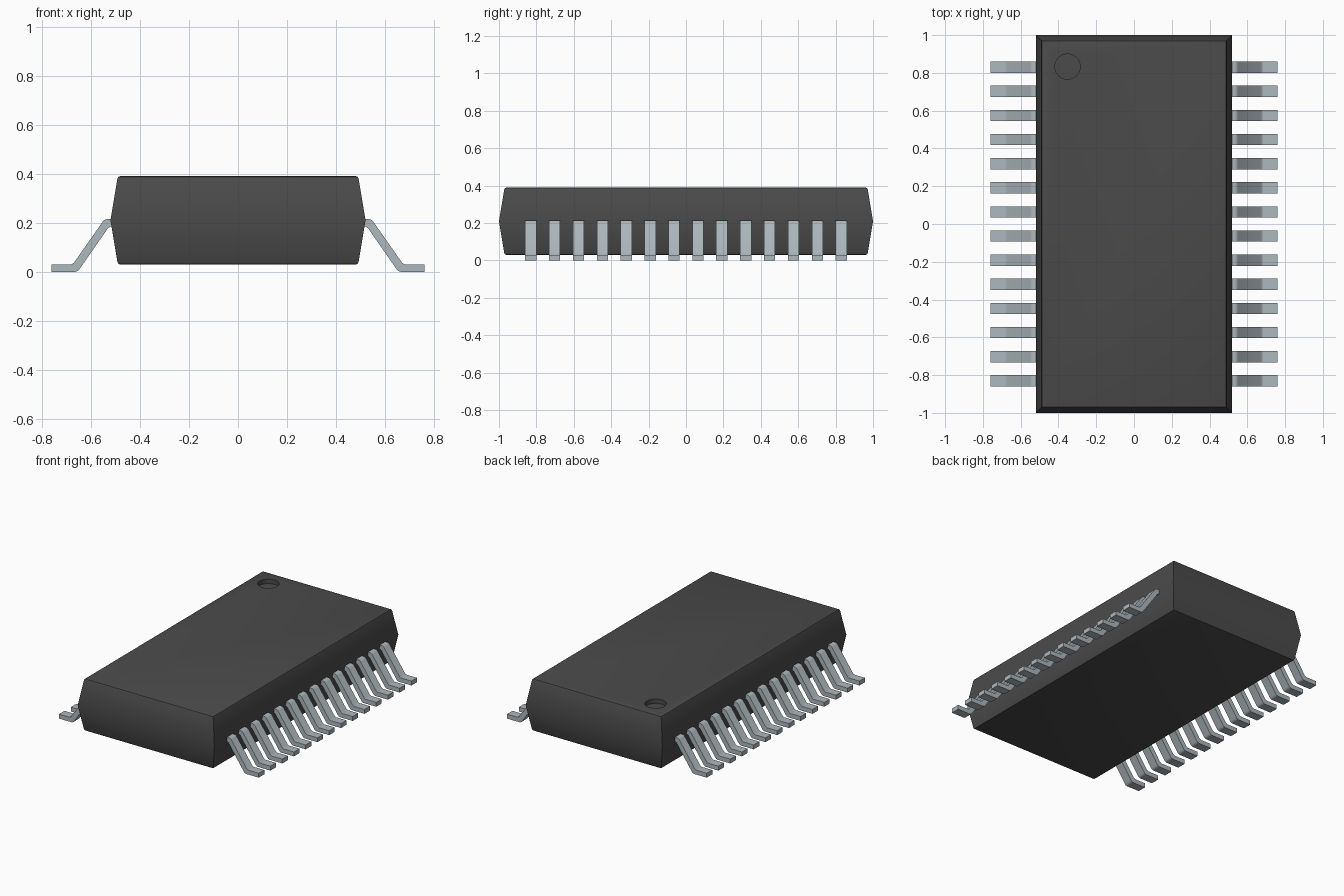
import bpy, bmesh, math
from mathutils import Matrix

cube = bpy.data.objects.get("Cube")
if cube:
    bpy.data.objects.remove(cube, do_unlink=True)


def material(name, rgb):
    m = bpy.data.materials.new(name)
    m.use_nodes = True
    m.diffuse_color = (*rgb, 1)
    bsdf = next(n for n in m.node_tree.nodes if n.type == 'BSDF_PRINCIPLED')
    bsdf.inputs["Base Color"].default_value = (*rgb, 1)
    return m


plastic = material("dark grey plastic", (0.07, 0.07, 0.07))
metal = material("pale steel", (0.42, 0.48, 0.51))


def add_object(name, bm, mat):
    bmesh.ops.recalc_face_normals(bm, faces=bm.faces[:])
    mesh = bpy.data.meshes.new(name)
    bm.to_mesh(mesh)
    bm.free()
    mesh.materials.append(mat)
    ob = bpy.data.objects.new(name, mesh)
    bpy.context.collection.objects.link(ob)
    return ob


def activate(ob):
    bpy.ops.object.select_all(action='DESELECT')
    ob.select_set(True)
    bpy.context.view_layer.objects.active = ob


# Moulded body: three stacked rectangles, widest at the parting line
MID, TOP, BOTTOM = 0.21, 0.39, 0.03
bm = bmesh.new()
rings = []
for hx, hy, z in ((0.49, 0.97, BOTTOM), (0.52, 1.0, MID), (0.49, 0.97, TOP)):
    rings.append([bm.verts.new((sx * hx, sy * hy, z))
                  for sx, sy in ((-1, -1), (1, -1), (1, 1), (-1, 1))])
for low, high in zip(rings, rings[1:]):
    for i in range(4):
        j = (i + 1) % 4
        bm.faces.new((low[i], low[j], high[j], high[i]))
bm.faces.new(rings[0][::-1])
bm.faces.new(rings[2])
rims = [e for e in bm.edges if abs(e.verts[0].co.z - e.verts[1].co.z) < 1e-5
        and abs(e.verts[0].co.z - MID) > 0.1]
bmesh.ops.bevel(bm, geom=rims, offset=0.01, segments=2, profile=0.5, affect='EDGES')
body = add_object("body", bm, plastic)

# Round pin-one dimple cut into the top
bm = bmesh.new()
bmesh.ops.create_cone(bm, cap_ends=True, segments=48, radius1=0.067, radius2=0.067,
                      depth=0.06, matrix=Matrix.Translation((-0.352, 0.833, TOP)))
cutter = add_object("dimple_cutter", bm, plastic)
cutter.hide_render = True
cut = body.modifiers.new("dimple", 'BOOLEAN')
cut.operation, cut.solver, cut.object = 'DIFFERENCE', 'EXACT', cutter
activate(body)
bpy.ops.object.modifier_apply(modifier=cut.name)
bpy.data.objects.remove(cutter, do_unlink=True)
bpy.ops.object.shade_smooth_by_angle(angle=math.radians(30))

# Gull-wing lead: side profile (x, z) extruded across its width
PROFILE = [(0.49, 0.215), (0.534, 0.215), (0.544, 0.212), (0.551, 0.205),
           (0.669, 0.037), (0.680, 0.030), (0.76, 0.030), (0.76, 0.0),
           (0.664, 0.0), (0.654, 0.003), (0.647, 0.010), (0.530, 0.178),
           (0.520, 0.185), (0.49, 0.185)]
COUNT, PITCH, WIDTH = 14, 0.1277, 0.06


def lead_mesh():
    bm = bmesh.new()
    near = [bm.verts.new((x, -WIDTH / 2, z)) for x, z in PROFILE]
    far = [bm.verts.new((x, WIDTH / 2, z)) for x, z in PROFILE]
    n = len(PROFILE)
    bm.faces.new(near)
    bm.faces.new(far[::-1])
    for i in range(n):
        j = (i + 1) % n
        bm.faces.new((near[i], near[j], far[j], far[i]))
    return bm


# One row of leads along each long side
for side, turn in (("left", 0), ("right", math.pi)):
    for k in range(COUNT):
        bm = lead_mesh()
        y = (k - (COUNT - 1) / 2) * PITCH
        bmesh.ops.transform(bm, verts=bm.verts[:],
                            matrix=Matrix.Translation((0, y, 0)) @ Matrix.Rotation(turn, 4, 'Z'))
        lead = add_object(f"{side}_lead_{k + 1}", bm, metal)
        activate(lead)
        bpy.ops.object.shade_smooth_by_angle(angle=math.radians(30))
